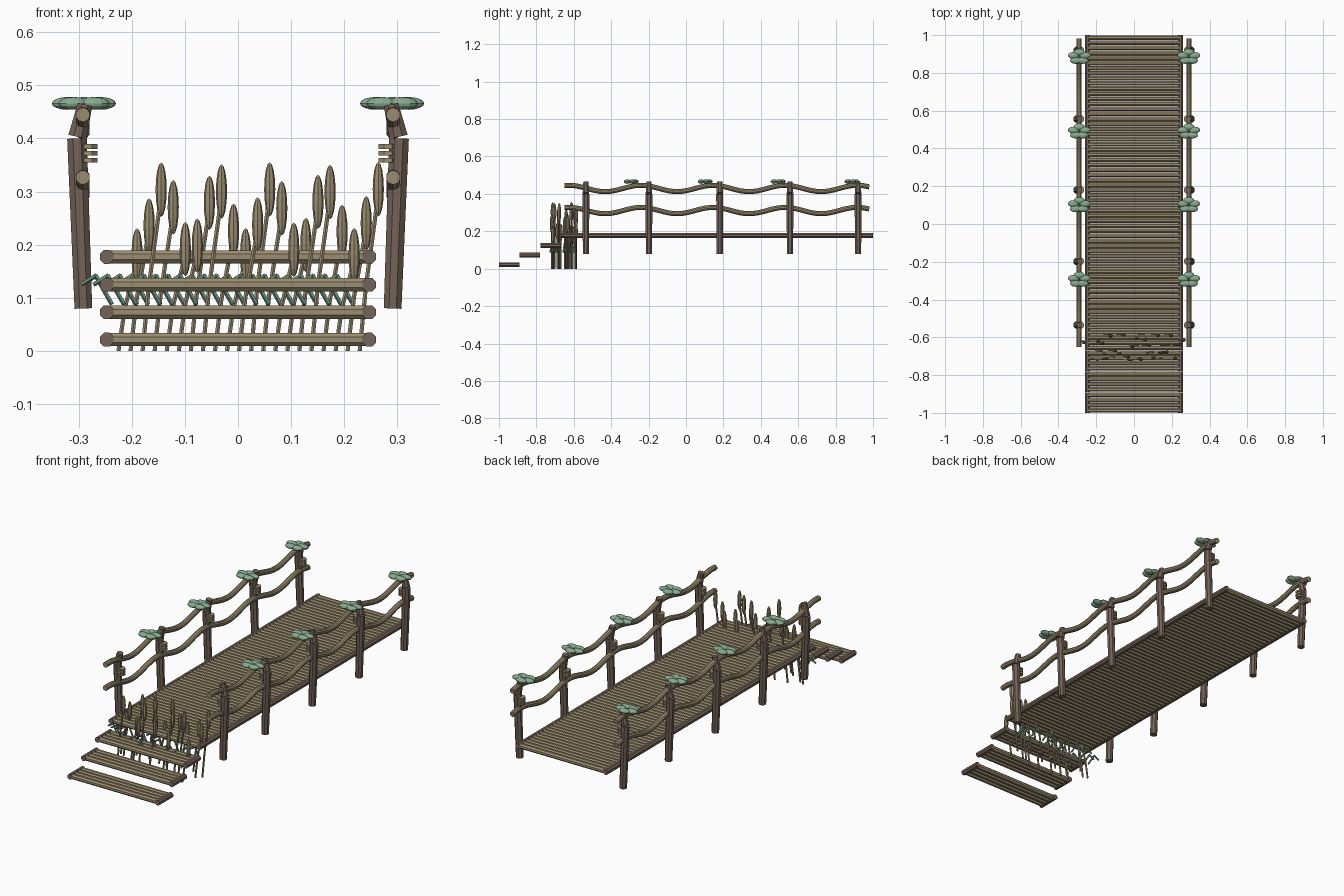
import bpy, bmesh, math
from mathutils import Vector, Matrix

if "Cube" in bpy.data.objects:
    bpy.data.objects.remove(bpy.data.objects["Cube"])


def material(name, rgb):
    m = bpy.data.materials.new(name)
    m.diffuse_color = (*rgb, 1)
    m.use_nodes = True
    m.node_tree.nodes["Principled BSDF"].inputs["Base Color"].default_value = m.diffuse_color
    return m


TAN = material("tan wood", (0.33, 0.27, 0.165))
BROWN = material("brown bark", (0.175, 0.127, 0.10))
PALE = material("pale green leaf", (0.25, 0.41, 0.28))
GREEN = material("reed green", (0.125, 0.25, 0.18))


def tube(bm, pts, radii, sides=8):
    """Sweep a capped round section along a path."""
    pts = [Vector(p) for p in pts]
    if not isinstance(radii, (list, tuple)):
        radii = [radii] * len(pts)
    rings = []
    for i, p in enumerate(pts):
        t = (pts[min(i + 1, len(pts) - 1)] - pts[max(i - 1, 0)]).normalized()
        ref = Vector((0, 1, 0)) if abs(t.y) < 0.7 else Vector((0, 0, 1))
        u = t.cross(ref).normalized()
        v = t.cross(u)
        ring = []
        for k in range(sides):
            a = 2 * math.pi * (k + 0.5) / sides
            ring.append(bm.verts.new(p + radii[i] * (math.cos(a) * u + math.sin(a) * v)))
        rings.append(ring)
    for a, b in zip(rings, rings[1:]):
        for k in range(sides):
            j = (k + 1) % sides
            bm.faces.new((a[k], a[j], b[j], b[k]))
    bm.faces.new(rings[0][::-1])
    bm.faces.new(rings[-1])


def ellipsoid(bm, center, size, turn=0, u=12, v=8):
    mat = (Matrix.Translation(center) @ Matrix.Rotation(turn, 4, 'Z')
           @ Matrix.Diagonal((*size, 1)))
    bmesh.ops.create_uvsphere(bm, u_segments=u, v_segments=v, radius=1, matrix=mat)


def finish(bm, name, mat, smooth=False):
    bmesh.ops.recalc_face_normals(bm, faces=bm.faces)
    me = bpy.data.meshes.new(name)
    bm.to_mesh(me)
    bm.free()
    me.materials.append(mat)
    ob = bpy.data.objects.new(name, me)
    bpy.context.collection.objects.link(ob)
    for p in me.polygons:
        p.use_smooth = smooth
    return ob


R = 0.0135
HALF = 0.247


def log_platform(name, y0, y1, z):
    """Row of cross logs held between two side logs."""
    n = round((y1 - y0) / (2 * R))
    step = (y1 - y0) / n
    bm = bmesh.new()
    for i in range(n):
        y = y0 + (i + 0.5) * step
        tube(bm, [(-HALF, y, z), (HALF, y, z)], R)
    finish(bm, name + "_logs", TAN)
    bm = bmesh.new()
    for s in (-1, 1):
        tube(bm, [(s * HALF, y0, z), (s * HALF, y1, z)], R + 0.0005)
    finish(bm, name + "_side_logs", BROWN)


# Deck and three steps
log_platform("deck", -0.668, 1.0, 0.177)
for i in range(3):
    y = -1 + i * 0.111
    log_platform(f"step_{i + 1}", y, y + 0.109, 0.0215 + i * 0.0515)


def wave(y):
    return 0.017 * math.cos(2 * math.pi * (y - 0.145) / 0.385)


POSTS = (-0.535, -0.198, 0.18, 0.556, 0.92)
LEAVES = (-0.295, 0.1, 0.49, 0.885)

for s, side in ((-1, "left"), (1, "right")):
    # Posts: long lower piece leaning out, short top piece leaning in
    bm = bmesh.new()
    for y in POSTS:
        tube(bm, [(s * 0.291, y, 0.08), (s * 0.303, y, 0.4)], [0.018, 0.02])
        tube(bm, [(s * 0.302, y, 0.403), (s * 0.288, y, 0.464)], [0.019, 0.015])
    finish(bm, side + "_posts", BROWN)

    # Lashing bands on the inner side of each post
    bm = bmesh.new()
    for y in POSTS:
        for z in (0.359, 0.372, 0.385):
            tube(bm, [(s * 0.282, y, z - 0.0045), (s * 0.282, y, z + 0.0045)], 0.0195)
    finish(bm, side + "_lashings", TAN)

    # Two wavy handrails
    for base, name in ((0.429, "upper"), (0.311, "lower")):
        n = 52
        ys = [-0.65 + 1.63 * i / n for i in range(n + 1)]
        bm = bmesh.new()
        tube(bm, [(s * 0.292, y, base + wave(y)) for y in ys], 0.0135, 10)
        ob = finish(bm, f"{side}_{name}_handrail", TAN)

    # Flat leaf clusters resting on the upper rail
    bm = bmesh.new()
    for y in LEAVES:
        for k in range(5):
            a = math.pi / 2 + k * 2 * math.pi / 5
            c = (s * 0.29 + 0.032 * math.cos(a), y + 0.024 * math.sin(a), 0.466)
            ellipsoid(bm, c, (0.03, 0.018, 0.012))
    finish(bm, side + "_leaf_clusters", PALE)

# Reed bed: leaning stems, seed heads and bent blades
stems, heads, blades = bmesh.new(), bmesh.new(), bmesh.new()
for i in range(21):
    x = -0.225 + i * 0.0227
    y = -0.652 + 0.066 * math.sin(i * 2.3 + 0.5)
    top = 0.293 + 0.063 * math.cos(1.4 * (i - 2.2))
    tip = x + 0.035
    tube(stems, [(x, y, 0), (x + 0.012, y, top * 0.35), (tip, y, top - 0.06)], 0.0045, 6)
    ellipsoid(heads, (tip, y, top - 0.05), (0.0105, 0.0105, 0.051), 0, 8, 8)
    tube(blades, [(x - 0.07, y, 0.125), (x - 0.041, y, 0.143)], 0.0045, 5)
    tube(blades, [(x - 0.043, y, 0.143), (x - 0.012, y - 0.008, 0.088)], 0.0045, 5)
finish(stems, "reed_stems", TAN)
finish(heads, "reed_heads", TAN)
finish(blades, "reed_blades", GREEN)
